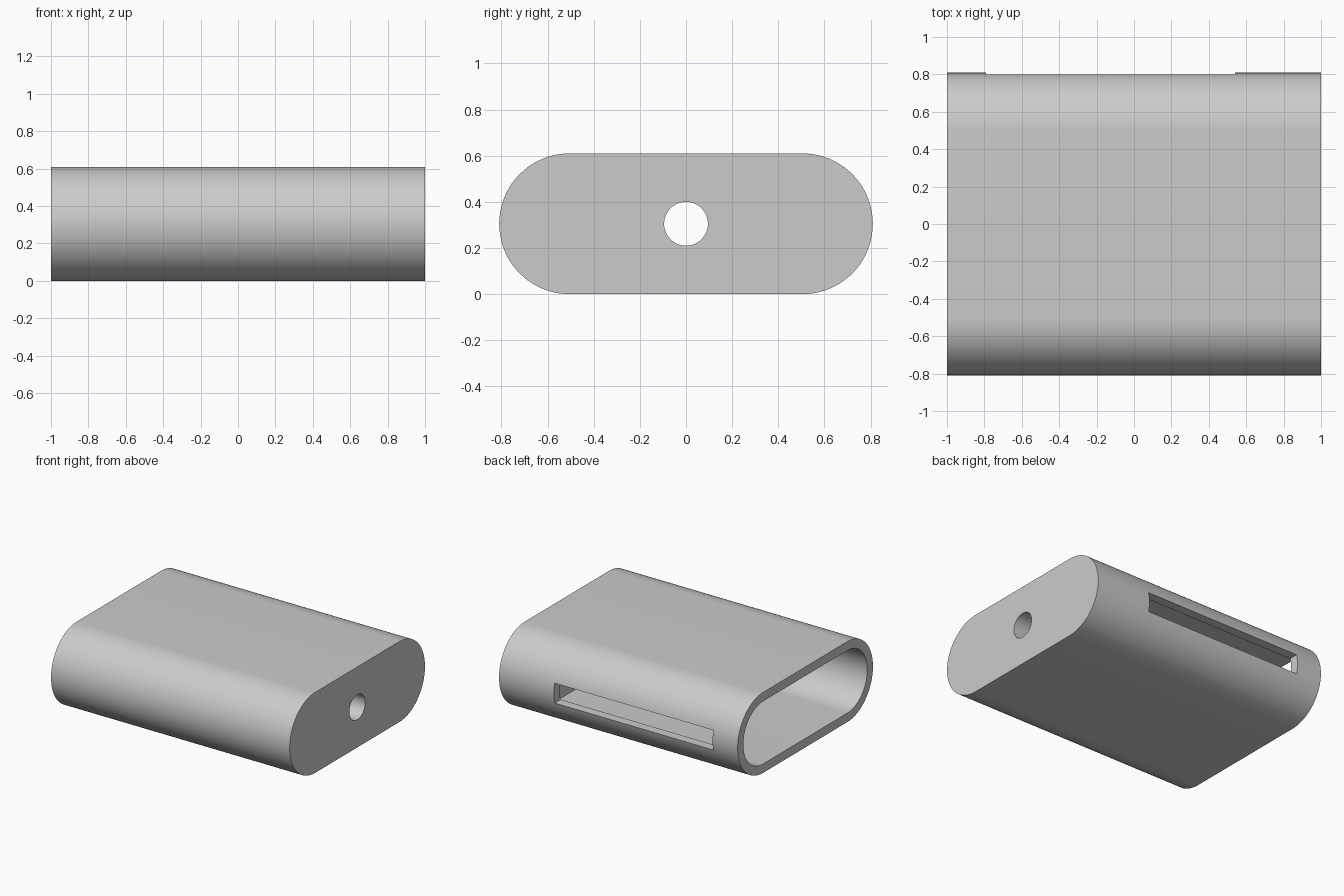
import bpy
import bmesh
import math

cube = bpy.data.objects.get("Cube")
if cube:
    bpy.data.objects.remove(cube, do_unlink=True)

HALF_LENGTH = 1.0
HEIGHT = 0.61
MID_Z = HEIGHT / 2
ROUND_Y = 0.505      # centre of the rounded edges
WALL = 0.068
END_WALL_X = 0.75    # inner face of the thick closed end
SLOT_X = (-0.79, 0.54)
SLOT_HEIGHT = 0.15
HOLE_RADIUS = 0.095

grey = bpy.data.materials.new("plain grey")
grey.use_nodes = True
colour = (0.6, 0.6, 0.6, 1)
grey.diffuse_color = colour
grey.node_tree.nodes["Principled BSDF"].inputs["Base Color"].default_value = colour


def stadium(radius, half_flat, steps=40):
    """Outline in y and z with two straight sides and two round ends."""
    points = []
    for side, start in ((1, -math.pi / 2), (-1, math.pi / 2)):
        for i in range(steps + 1):
            a = start + math.pi * i / steps
            points.append((side * half_flat + radius * math.cos(a),
                           MID_Z + radius * math.sin(a)))
    return points


def circle(radius, steps=64):
    return [(radius * math.cos(math.tau * i / steps),
             MID_Z + radius * math.sin(math.tau * i / steps)) for i in range(steps)]


def extrude_x(name, outline, x0, x1):
    """Solid made by sweeping a y-z outline along x."""
    bm = bmesh.new()
    face = bm.faces.new([bm.verts.new((x0, y, z)) for y, z in outline])
    swept = bmesh.ops.extrude_face_region(bm, geom=[face])["geom"]
    verts = [v for v in swept if isinstance(v, bmesh.types.BMVert)]
    bmesh.ops.translate(bm, verts=verts, vec=(x1 - x0, 0, 0))
    bmesh.ops.recalc_face_normals(bm, faces=bm.faces)
    mesh = bpy.data.meshes.new(name)
    bm.to_mesh(mesh)
    bm.free()
    mesh.materials.append(grey)
    obj = bpy.data.objects.new(name, mesh)
    bpy.context.collection.objects.link(obj)
    return obj


def cut(target, cutter):
    cutter.hide_render = True
    mod = target.modifiers.new(cutter.name, "BOOLEAN")
    mod.operation = "DIFFERENCE"
    mod.solver = "EXACT"
    mod.object = cutter
    bpy.context.view_layer.objects.active = target
    bpy.ops.object.modifier_apply(modifier=mod.name)
    bpy.data.objects.remove(cutter, do_unlink=True)


# Outer sleeve
sleeve = extrude_x("sleeve", stadium(MID_Z, ROUND_Y), -HALF_LENGTH, HALF_LENGTH)

# Cavity open at one end
cut(sleeve, extrude_x("cavity_cutter", stadium(MID_Z - WALL, ROUND_Y),
                      -HALF_LENGTH - 0.1, END_WALL_X))

# Round hole through the closed end
cut(sleeve, extrude_x("hole_cutter", circle(HOLE_RADIUS),
                      END_WALL_X - 0.1, HALF_LENGTH + 0.1))

# Long slot in the back edge
low, high = MID_Z - SLOT_HEIGHT / 2, MID_Z + SLOT_HEIGHT / 2
slot = [(ROUND_Y, low), (1, low), (1, high), (ROUND_Y, high)]
cut(sleeve, extrude_x("slot_cutter", slot, *SLOT_X))

bpy.ops.object.select_all(action="DESELECT")
sleeve.select_set(True)
bpy.context.view_layer.objects.active = sleeve
bpy.ops.object.shade_smooth_by_angle(angle=math.radians(30))
